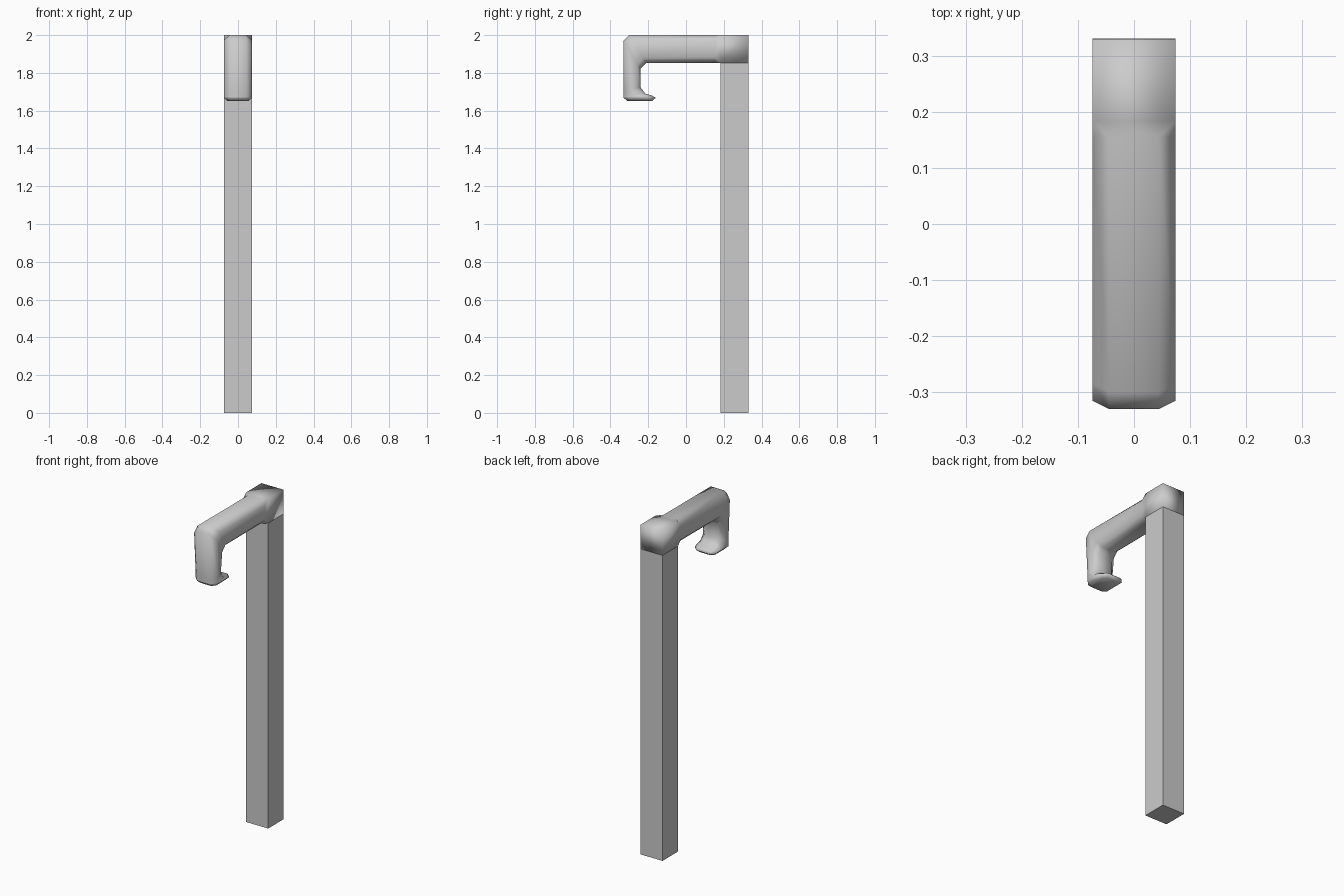
import bpy, bmesh
from mathutils import Vector

if "Cube" in bpy.data.objects:
    bpy.data.objects.remove(bpy.data.objects["Cube"])


def make_object(name, bm, smooth):
    bmesh.ops.recalc_face_normals(bm, faces=bm.faces)
    for f in bm.faces:
        f.smooth = smooth
    mesh = bpy.data.meshes.new(name)
    bm.to_mesh(mesh)
    bm.free()
    obj = bpy.data.objects.new(name, mesh)
    bpy.context.collection.objects.link(obj)
    return obj


def ring(bm, outer, inner, w, c):
    """Chamfered rectangle spanning outer->inner (y, z) and -w..w in x."""
    a, b = Vector((0, *outer)), Vector((0, *inner))
    n = (b - a).normalized() * c
    pts = [(-w + c, a), (w - c, a), (w, a + n), (w, b - n),
           (w - c, b), (-w + c, b), (-w, b - n), (-w, a + n)]
    return [bm.verts.new((x, p.y, p.z)) for x, p in pts]


W = 0.074

# Straight square post
bm = bmesh.new()
bmesh.ops.create_cube(bm, size=1)
for v in bm.verts:
    v.co = (v.co.x * 2 * W, 0.257 + v.co.y * 0.147, (v.co.z + 0.5) * 1.853)
make_object("post", bm, False)

# Square head flowing into the chamfered arm, drop and foot
sections = [
    ((0.33, 2.0), (0.33, 1.853), W, 0),
    ((0.183, 2.0), (0.183, 1.853), W, 0),
    ((0.155, 2.0), (0.155, 1.853), W, 0.03),
    ((-0.30, 2.0), (-0.21, 1.853), W, 0.03),
    ((-0.33, 1.97), (-0.242, 1.82), W, 0.03),
    ((-0.33, 1.70), (-0.242, 1.725), W, 0.03),
    ((-0.33, 1.68), (-0.215, 1.69), W, 0.03),
    ((-0.33, 1.672), (-0.18, 1.68), W, 0.03),
    ((-0.33, 1.668), (-0.16, 1.668), W, 0.03),
    ((-0.31, 1.65), (-0.18, 1.65), 0.055, 0.02),
]
bm = bmesh.new()
rings = [ring(bm, *s) for s in sections]
for r0, r1 in zip(rings, rings[1:]):
    for i in range(8):
        j = (i + 1) % 8
        bm.faces.new((r0[i], r0[j], r1[j], r1[i]))
bm.faces.new(rings[0])
bm.faces.new(rings[-1])
bmesh.ops.remove_doubles(bm, verts=bm.verts, dist=0.0005)
make_object("head_and_arm", bm, True)
